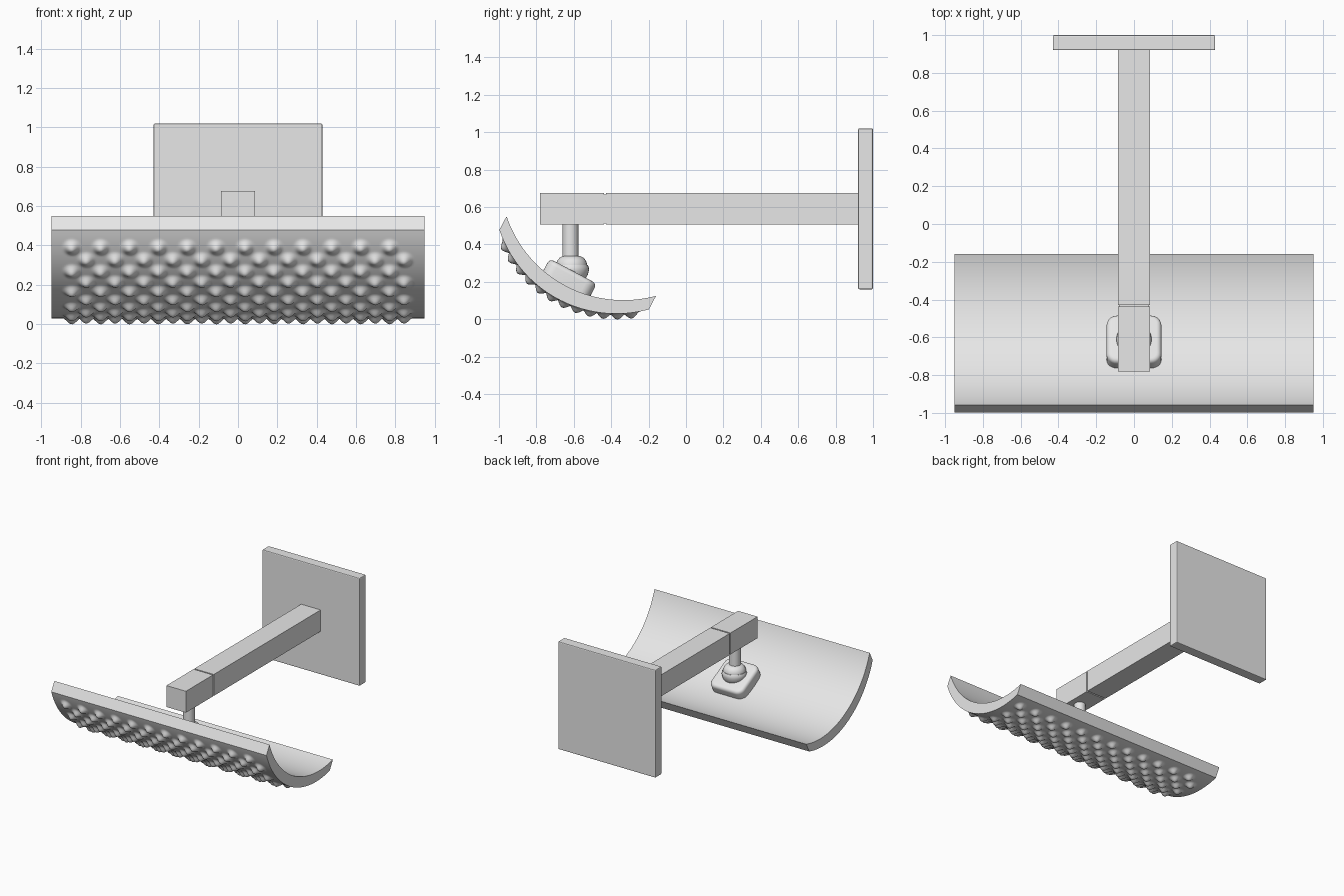
import bpy, bmesh, math
from mathutils import Vector, Matrix

if "Cube" in bpy.data.objects:
    bpy.data.objects.remove(bpy.data.objects["Cube"])

mat = bpy.data.materials.new("light grey")
mat.diffuse_color = (0.8, 0.8, 0.8, 1)
mat.use_nodes = True
mat.node_tree.nodes["Principled BSDF"].inputs["Base Color"].default_value = mat.diffuse_color


def finish(name, bm, smooth=None):
    bmesh.ops.recalc_face_normals(bm, faces=bm.faces)
    me = bpy.data.meshes.new(name)
    bm.to_mesh(me)
    bm.free()
    me.materials.append(mat)
    ob = bpy.data.objects.new(name, me)
    bpy.context.collection.objects.link(ob)
    if smooth:
        bpy.ops.object.select_all(action='DESELECT')
        ob.select_set(True)
        bpy.context.view_layer.objects.active = ob
        bpy.ops.object.shade_smooth_by_angle(angle=math.radians(smooth))
    return ob


def box_bm(lo, hi):
    lo, hi = Vector(lo), Vector(hi)
    bm = bmesh.new()
    bmesh.ops.create_cube(bm, size=1)
    for v in bm.verts:
        v.co = Vector([(lo[i] + hi[i]) / 2 + v.co[i] * (hi[i] - lo[i]) for i in range(3)])
    return bm


def box(name, lo, hi, bevel=0.0):
    bm = box_bm(lo, hi)
    if bevel:
        bmesh.ops.bevel(bm, geom=bm.edges[:], offset=bevel, segments=2, profile=0.5, affect='EDGES')
    return finish(name, bm)


# Wall plate, arm, thin joint and end block
box("wall_plate", (-0.43, 0.92, 0.16), (0.43, 1.0, 1.02), 0.007)
box("arm", (-0.086, -0.428, 0.505), (0.086, 0.93, 0.676))
box("arm_joint", (-0.078, -0.45, 0.513), (0.078, -0.41, 0.668))
box("arm_end_block", (-0.086, -0.78, 0.505), (0.086, -0.438, 0.676))

# Tilted frame of the curved panel: p along chord, q along its normal
TILT = math.radians(-28)
FRAME = Matrix.Translation((0, -0.644, 0.179)) @ Matrix.Rotation(TILT, 4, 'X')
R, HALF, THICK, W = 0.66, math.radians(43.3), 0.082, 0.95
PITCH, HEIGHT, RAD = 0.0735, 0.031, 0.05


def bump(x, s):
    """Height of the staggered studs at x and arc length s."""
    best = 9.0
    j0 = math.floor((s + 5.5 * 0.073) / 0.073)
    for j in (j0, j0 + 1):
        if 0 <= j < 12:
            start = -11.5 * PITCH + PITCH * (j % 2)
            i = min(11, max(0, round((x - start) / (2 * PITCH))))
            best = min(best, math.hypot(x - start - 2 * PITCH * i, s - (j - 5.5) * 0.073))
    return HEIGHT * 0.5 * (1 + math.cos(math.pi * best / RAD)) if best < RAD else 0.0


# Curved panel: smooth upper side, studded lower side
NT, NX = 110, 210
bm = bmesh.new()
low, top = [], []
for a in range(NT + 1):
    t = -HALF + 2 * HALF * a / NT
    p, q = R * math.sin(t), R * (1 - math.cos(t))
    row = []
    for b in range(NX + 1):
        x = -W + 2 * W * b / NX
        h = bump(x, R * t)
        row.append(bm.verts.new(FRAME @ Vector((x, p + h * math.sin(t), q - THICK - h * math.cos(t)))))
    low.append(row)
    top.append([bm.verts.new(FRAME @ Vector((x, p, q))) for x in (-W, W)])
for a in range(NT):
    for b in range(NX):
        bm.faces.new((low[a][b], low[a][b + 1], low[a + 1][b + 1], low[a + 1][b]))
    bm.faces.new((top[a][0], top[a + 1][0], top[a + 1][1], top[a][1]))
    for k, e in ((0, 0), (1, NX)):
        bm.faces.new((top[a][k], top[a + 1][k], low[a + 1][e], low[a][e]))
for a in (0, NT):
    bm.faces.new(low[a] + [top[a][1], top[a][0]])
finish("curved_studded_panel", bm, 40)

# Rounded mounting pad on the panel
bm = box_bm((-0.145, -0.143, -0.02), (0.145, 0.143, 0.088))
upright = [e for e in bm.edges if abs(e.verts[0].co.z - e.verts[1].co.z) > 0.05]
bmesh.ops.bevel(bm, geom=upright, offset=0.055, segments=6, profile=0.5, affect='EDGES')
rim = [e for e in bm.edges if all(v.co.z > 0.08 for v in e.verts)]
bmesh.ops.bevel(bm, geom=rim, offset=0.025, segments=4, profile=0.5, affect='EDGES')
bmesh.ops.transform(bm, matrix=FRAME, verts=bm.verts)
finish("mounting_pad", bm, 40)


# Post and ball joint, turned around the vertical axis
def lathe(name, profile, y, n=32):
    bm = bmesh.new()
    rings = [[bm.verts.new((r * math.cos(2 * math.pi * k / n), y + r * math.sin(2 * math.pi * k / n), z))
              for k in range(n)] for r, z in profile]
    for r0, r1 in zip(rings, rings[1:]):
        for k in range(n):
            bm.faces.new((r0[k], r0[(k + 1) % n], r1[(k + 1) % n], r1[k]))
    bm.faces.new(rings[0])
    bm.faces.new(rings[-1])
    return finish(name, bm, 35)


lathe("post", [(0.042, 0.51), (0.042, 0.30)], -0.618)
lathe("joint_collar", [(0.044, 0.338), (0.062, 0.33), (0.076, 0.315), (0.083, 0.295), (0.083, 0.27)], -0.612)
lathe("joint_ball", [(0.086, 0.290), (0.092, 0.278), (0.093, 0.262), (0.088, 0.24),
                     (0.075, 0.215), (0.05, 0.19)], -0.612)
